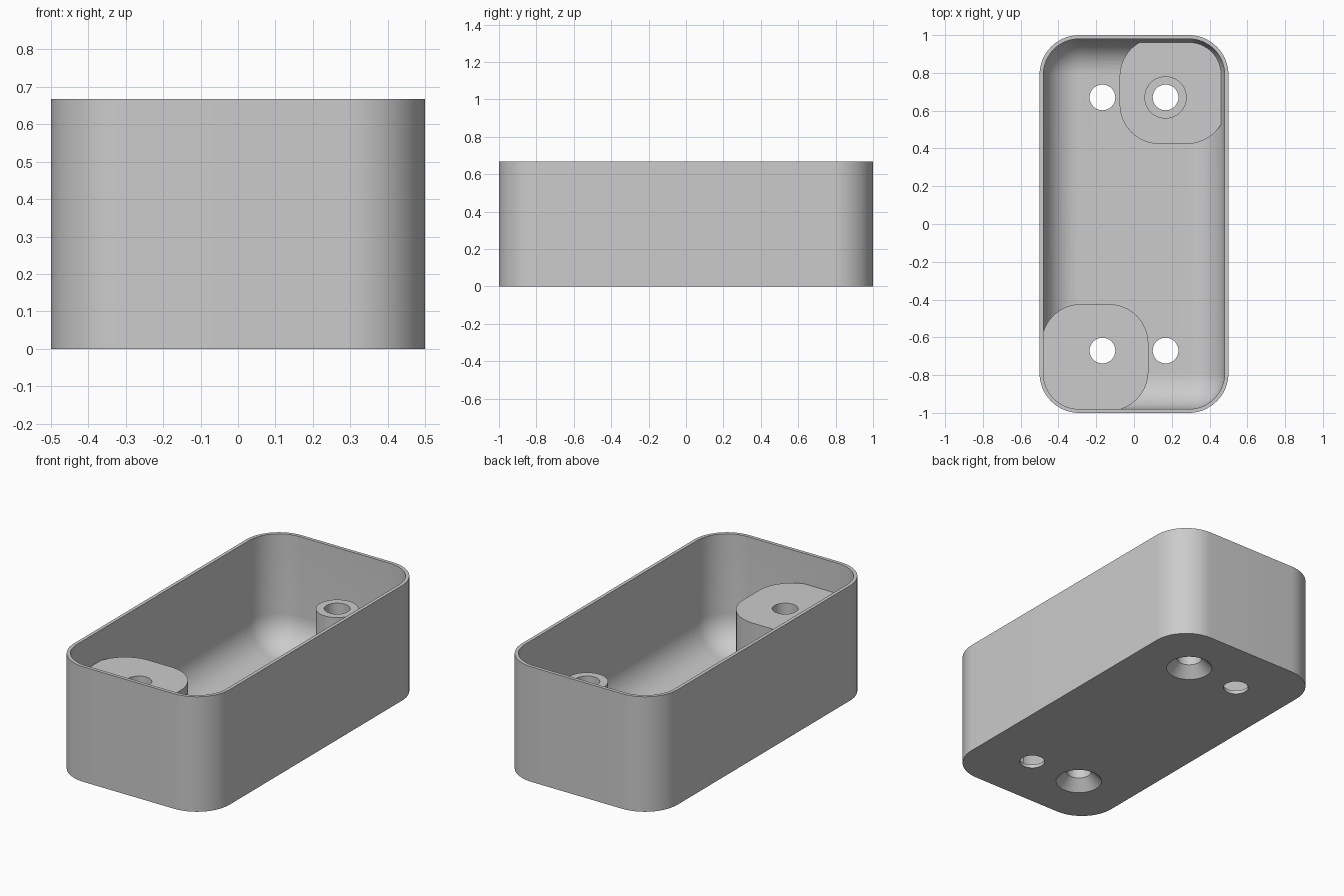
import bpy, bmesh, math

cube = bpy.data.objects.get("Cube")
if cube:
    bpy.data.objects.remove(cube, do_unlink=True)

grey = bpy.data.materials.new("light grey")
grey.use_nodes = True
grey.diffuse_color = (0.6, 0.6, 0.6, 1)
grey.node_tree.nodes["Principled BSDF"].inputs["Base Color"].default_value = (0.6, 0.6, 0.6, 1)

HEIGHT, WALL, CORNER = 0.667, 0.02, 0.21
FILLET = 0.185
BOSS_TOP, PAD_TOP = 0.49, 0.125
HOLE, SINK = 0.068, 0.125
HX, HY = 0.167, 0.67


def outline(cx, cy, hx, hy, r, steps=16):
    """Rounded rectangle as a list of points."""
    pts = []
    for q, (sx, sy) in enumerate([(1, 1), (-1, 1), (-1, -1), (1, -1)]):
        for i in range(steps + 1):
            a = math.pi / 2 * (q + i / steps)
            pts.append((cx + sx * (hx - r) + r * math.cos(a),
                        cy + sy * (hy - r) + r * math.sin(a)))
    return pts


def circle(cx, cy, r, n=48):
    return [(cx + r * math.cos(math.tau * i / n), cy + r * math.sin(math.tau * i / n))
            for i in range(n)]


def loft(name, sections):
    """Closed solid through a stack of (outline, z) sections."""
    bm = bmesh.new()
    rings = [[bm.verts.new((x, y, z)) for x, y in pts] for pts, z in sections]
    n = len(rings[0])
    for lo, hi in zip(rings, rings[1:]):
        for i in range(n):
            j = (i + 1) % n
            bm.faces.new((lo[i], lo[j], hi[j], hi[i]))
    bm.faces.new(rings[0][::-1])
    bm.faces.new(rings[-1])
    bmesh.ops.recalc_face_normals(bm, faces=bm.faces)
    mesh = bpy.data.meshes.new(name)
    bm.to_mesh(mesh)
    bm.free()
    mesh.materials.append(grey)
    obj = bpy.data.objects.new(name, mesh)
    bpy.context.collection.objects.link(obj)
    return obj


def combine(target, tool, operation):
    """Apply a boolean and discard the tool."""
    mod = target.modifiers.new(operation.lower(), "BOOLEAN")
    mod.operation, mod.solver, mod.object = operation, "EXACT", tool
    bpy.context.view_layer.objects.active = target
    bpy.ops.object.modifier_apply(modifier=mod.name)
    bpy.data.objects.remove(tool, do_unlink=True)


# Outer block
shell = outline(0, 0, 0.5, 1, CORNER)
box = loft("enclosure_box", [(shell, 0), (shell, HEIGHT)])

# Cavity with a rounded floor edge
sections = []
for k in range(13):
    a = math.pi / 2 * k / 12
    d = WALL + FILLET * (1 - math.sin(a))
    sections.append((outline(0, 0, 0.5 - d, 1 - d, CORNER - d),
                     WALL + FILLET * (1 - math.cos(a))))
sections.append((sections[-1][0], HEIGHT + 0.1))
combine(box, loft("cavity_cutter", sections), "DIFFERENCE")

# Corner pads: tall at the front, low at the back
for side, top in ((-1, BOSS_TOP), (1, PAD_TOP)):
    pts = outline(side * 0.207, side * 0.707, 0.283, 0.283, CORNER)
    combine(box, loft("corner_pad", [(pts, WALL / 2), (pts, top)]), "UNION")

# Round boss on the low pad
ring = circle(HX, HY, 0.112)
combine(box, loft("screw_boss", [(ring, WALL / 2), (ring, BOSS_TOP)]), "UNION")

# Screw holes, countersunk from below under the pads
for sx in (-1, 1):
    for sy in (-1, 1):
        hole = circle(sx * HX, sy * HY, HOLE)
        if sx == sy:
            sink = circle(sx * HX, sy * HY, SINK)
            wide = circle(sx * HX, sy * HY, SINK + 0.01)
            stack = [(wide, -0.01), (sink, 0), (hole, 0.06), (hole, HEIGHT)]
        else:
            stack = [(hole, -0.01), (hole, HEIGHT)]
        combine(box, loft("hole_cutter", stack), "DIFFERENCE")

# Smooth curves, sharp edges
bpy.ops.object.select_all(action="DESELECT")
box.select_set(True)
bpy.context.view_layer.objects.active = box
bpy.ops.object.shade_smooth_by_angle(angle=math.radians(30))
